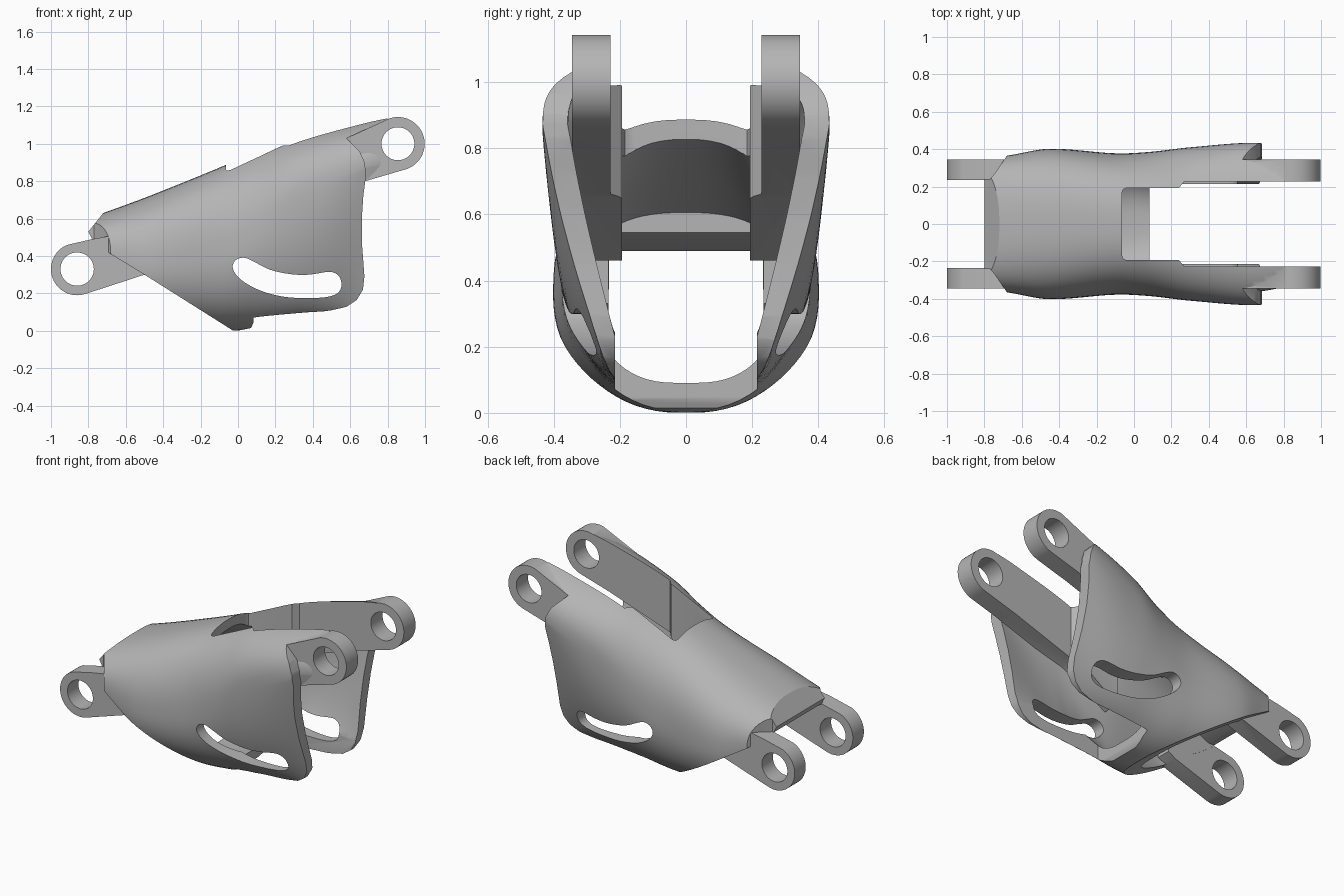
import bpy, bmesh, math

if "Cube" in bpy.data.objects:
    bpy.data.objects.remove(bpy.data.objects["Cube"])

grey = bpy.data.materials.new("satin_grey")
grey.diffuse_color = (0.46, 0.46, 0.46, 1)
grey.use_nodes = True
grey.node_tree.nodes["Principled BSDF"].inputs["Base Color"].default_value = grey.diffuse_color


def finish(bm, name):
    bmesh.ops.recalc_face_normals(bm, faces=bm.faces)
    me = bpy.data.meshes.new(name)
    bm.to_mesh(me)
    bm.free()
    me.materials.append(grey)
    ob = bpy.data.objects.new(name, me)
    bpy.context.scene.collection.objects.link(ob)
    return ob


def prism(name, pts, lo, hi, axis="Y"):
    """Extrude a 2D outline: (x, z) along Y or (x, y) along Z."""
    bm = bmesh.new()
    put = (lambda p, d: (p[0], d, p[1])) if axis == "Y" else (lambda p, d: (p[0], p[1], d))
    a = [bm.verts.new(put(p, lo)) for p in pts]
    b = [bm.verts.new(put(p, hi)) for p in pts]
    bm.faces.new(a)
    bm.faces.new(b[::-1])
    n = len(pts)
    for i in range(n):
        bm.faces.new((a[i], b[i], b[(i + 1) % n], a[(i + 1) % n]))
    return finish(bm, name)


def boolean(ob, other, op):
    """Apply a boolean, then drop the helper object."""
    m = ob.modifiers.new("cut", "BOOLEAN")
    m.object, m.operation, m.solver = other, op, "EXACT"
    bpy.context.view_layer.update()
    me = bpy.data.meshes.new_from_object(ob.evaluated_get(bpy.context.evaluated_depsgraph_get()))
    ob.modifiers.clear()
    ob.data = me
    bpy.data.objects.remove(other)


def arc(cx, cz, r, a0, a1, n=28):
    return [(cx + r * math.cos(math.radians(a0 + (a1 - a0) * i / n)),
             cz + r * math.sin(math.radians(a0 + (a1 - a0) * i / n))) for i in range(n + 1)]


def smooth(pts, n=6):
    """Closed Catmull-Rom loop through the points."""
    out = []
    for i in range(len(pts)):
        p = [pts[(i + k) % len(pts)] for k in (-1, 0, 1, 2)]
        for j in range(n):
            t = j / n
            out.append(tuple(0.5 * (2 * b + (c - a) * t + (2 * a - 5 * b + 4 * c - d) * t * t
                                    + (3 * b - a - 3 * c + d) * t ** 3) for a, b, c, d in zip(*p)))
    return out


# Cross-sections: x, top z, half width, z of widest point, bottom z, lower exponent, foot y
STATIONS = [
    (-0.85, 0.585, 0.335, 0.42, 0.20, 2.5, 0.02),
    (-0.65, 0.655, 0.370, 0.40, 0.10, 2.3, 0.02),
    (-0.45, 0.730, 0.402, 0.36, 0.02, 2.2, 0.02),
    (-0.10, 0.872, 0.378, 0.40, 0.00, 2.2, 0.02),
    (0.08, 0.950, 0.385, 0.50, 0.01, 2.15, 0.03),
    (0.30, 1.035, 0.410, 0.70, 0.06, 2.05, 0.12),
    (0.67, 1.130, 0.434, 0.87, 0.10, 1.15, 0.22),
    (0.85, 1.175, 0.400, 0.90, 0.12, 1.15, 0.22)]


def station(x):
    """Smooth interpolation of the section values at x."""
    S = STATIONS
    x = min(max(x, S[0][0]), S[-1][0])
    i = max(k for k in range(len(S) - 1) if S[k][0] <= x)

    def slope(k, c):
        a, b = S[max(k - 1, 0)], S[min(k + 1, len(S) - 1)]
        return (b[c] - a[c]) / (b[0] - a[0])
    h = S[i + 1][0] - S[i][0]
    t = (x - S[i][0]) / h
    return [(2 * t**3 - 3 * t**2 + 1) * S[i][c] + (t**3 - 2 * t**2 + t) * h * slope(i, c)
            + (3 * t**2 - 2 * t**3) * S[i + 1][c] + (t**3 - t**2) * h * slope(i + 1, c)
            for c in range(1, 7)]


def loft(name, x0, x1, inset, n=56, m=18):
    bm = bmesh.new()
    rings = []
    for i in range(n + 1):
        x = x0 + (x1 - x0) * i / n
        T, W, zw, B, e, foot = station(x)
        if inset:
            ramp = min(max(x / 0.6, 0), 1)
            T, W, B, foot = T - 0.06, W - 0.075, B + 0.08, foot - 0.07 + 0.05 * ramp
            e += 0.5 * max(0, 1 - abs(x) / 0.3) - 0.08 * ramp
        foot, e = max(foot, 0.02), max(e, 1.02)
        half = []
        for k in range(m + 1):          # upper curve
            a = math.pi / 2 * k / m
            half.append((W * math.sin(a) ** 0.8, zw + (T - zw) * max(math.cos(a), 0) ** 0.8))
        for k in range(1, m + 1):       # lower curve
            a = math.pi / 2 * k / m
            half.append((foot + (W - foot) * max(math.cos(a), 0) ** (2 / e),
                         zw - (zw - B) * math.sin(a) ** (2 / e)))
        ring = half + [(0, B)] + [(-y, z) for y, z in half[:0:-1]]
        rings.append([bm.verts.new((x, y, z)) for y, z in ring])
    c = len(rings[0])
    for r, s in zip(rings, rings[1:]):
        for k in range(c):
            bm.faces.new((r[k], r[(k + 1) % c], s[(k + 1) % c], s[k]))
    bm.faces.new(rings[0])
    bm.faces.new(rings[-1])
    return finish(bm, name)


# Hollow shell, with solid ribs behind each side of the top opening
link = loft("linkage_body", -0.84, 0.84, False)
cavity = loft("cavity", -0.62, 0.95, True)
rib_side = [(-0.04, 1.3), (-0.04, 0.46), (0.25, 0.655), (0.68, 0.80), (1.0, 0.9), (1.0, 1.3)]
for s in (-1, 1):
    boolean(cavity, prism("rib", rib_side, *sorted((s * 0.18, s * 0.345))), "DIFFERENCE")
boolean(link, cavity, "DIFFERENCE")

# Trim to the side outline
outline = [(-0.80, 0.53), (-0.775, 0.48), (-0.68, 0.41), (-0.5, 0.30), (-0.02, -0.003),
           (0.07, 0.015), (0.085, 0.05), (0.12, 0.065), (0.30, 0.08), (0.50, 0.11),
           (0.58, 0.128), (0.635, 0.165), (0.668, 0.22), (0.676, 0.29), (0.664, 0.45),
           (0.662, 0.60), (0.670, 0.72), (0.684, 0.83), (0.678, 0.90), (0.65, 0.96),
           (0.58, 1.03), (0.80, 1.13), (0.82, 1.3), (-0.2, 1.3), (-0.72, 0.63)]
boolean(link, prism("side_outline", outline, -1, 1), "INTERSECT")

# Open floor right of the bottom strap
boolean(link, prism("floor_cut", [(0.083, -0.215), (1, -0.215), (1, 0.215), (0.083, 0.215)],
                    -0.5, 0.5, "Z"), "DIFFERENCE")

# Lug arms on both sides; the shell is notched where the left lugs leave it
notch = [(-0.9, 0.24), (-0.77, 0.24), (-0.745, 0.27), (-0.70, 0.335), (-0.67, 0.38), (-0.9, 0.5)]
right_arm = arc(0.855, 1.0, 0.143, -72, 107) + [(0.58, 1.03), (0.60, 0.775), (0.68, 0.80)]
left_arm = arc(-0.86, 0.33, 0.14, 113, 289) + [(-0.50, 0.30), (-0.45, 0.33), (-0.45, 0.48),
                                              (-0.64, 0.515), (-0.78, 0.49)]
for s in (-1, 1):
    boolean(link, prism("notch", [(x, s * y) for x, y in notch], 0, 1, "Z"), "DIFFERENCE")
    for pts, inner in ((right_arm, 0.228), (left_arm, 0.235)):
        boolean(link, prism("arm", pts, *sorted((s * inner, s * 0.345))), "UNION")

# Stepped top opening
slot = [(-0.065, 0.165), (-0.058, 0.185), (-0.04, 0.193), (0.24, 0.193), (0.27, 0.228), (1.2, 0.228)]
slot += [(x, -y) for x, y in slot[::-1]]
boolean(link, prism("top_slot", slot, 0.4, 2, "Z"), "DIFFERENCE")

# Gap between the left lugs, below the end bar
boolean(link, prism("lug_gap", [(-1.2, 0.0), (-0.4, 0.0), (-0.4, 0.545), (-0.62, 0.545),
                                (-0.74, 0.49), (-1.2, 0.49)], -0.233, 0.233), "DIFFERENCE")

# Curved side windows
window = [(-0.027, 0.33), (-0.015, 0.375), (0.03, 0.391), (0.08, 0.372), (0.17, 0.327),
          (0.28, 0.303), (0.38, 0.300), (0.49, 0.315), (0.54, 0.292), (0.553, 0.24),
          (0.53, 0.20), (0.47, 0.180), (0.36, 0.175), (0.24, 0.183), (0.12, 0.215), (0.02, 0.27)]
boolean(link, prism("side_window", smooth(window, 4), -1, 1), "DIFFERENCE")

# Pivot holes
for x, z, r in ((-0.86, 0.33, 0.089), (0.855, 1.0, 0.088)):
    boolean(link, prism("pivot_hole", arc(x, z, r, 0, 352.5, 47), -1, 1), "DIFFERENCE")

# Smooth shading with sharp edges
bpy.ops.object.select_all(action="DESELECT")
link.select_set(True)
bpy.context.view_layer.objects.active = link
bpy.ops.object.shade_smooth_by_angle(angle=math.radians(30))
